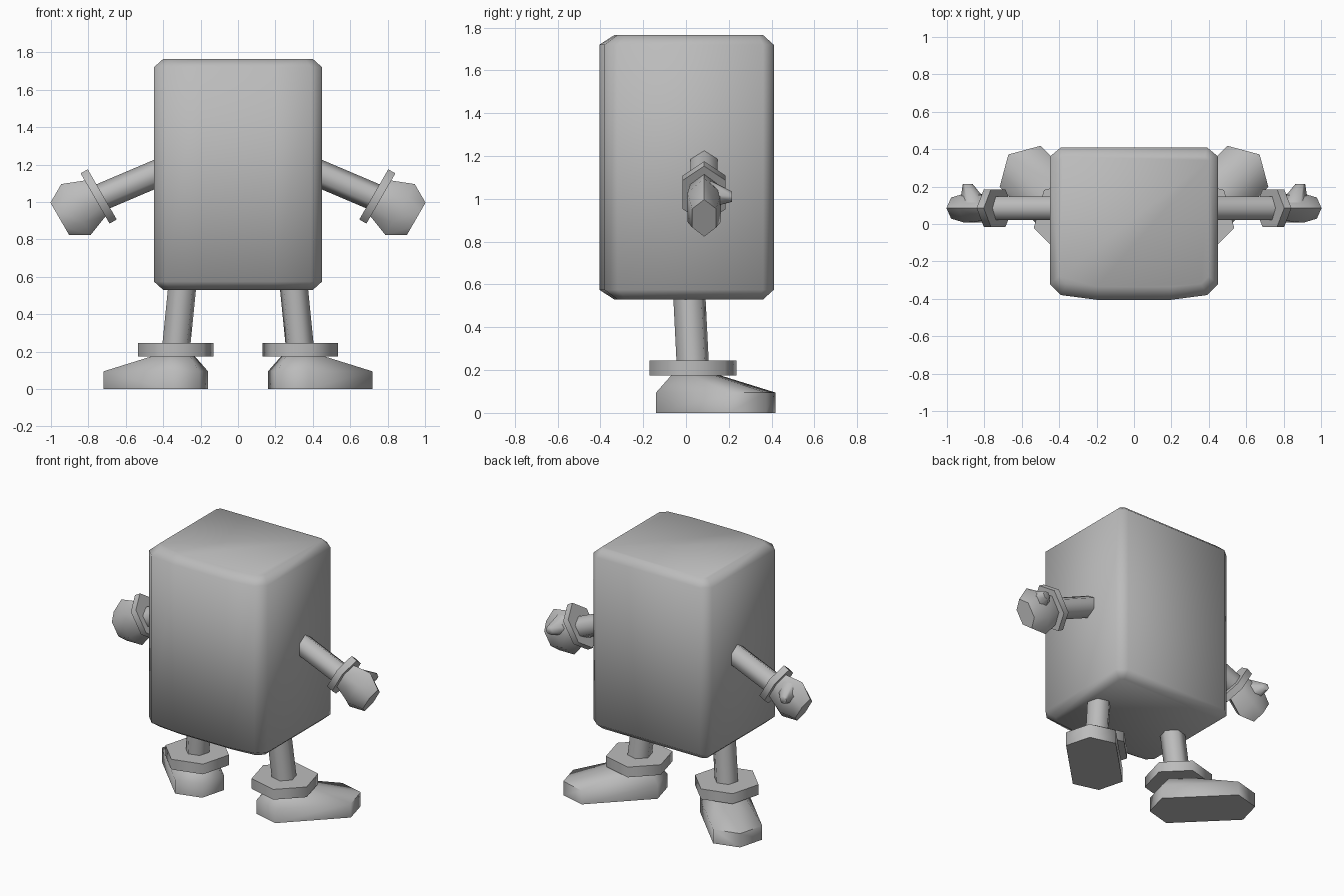
import bpy, bmesh, math
from mathutils import Vector

cube = bpy.data.objects.get("Cube")
if cube:
    bpy.data.objects.remove(cube, do_unlink=True)

# Single matte grey
grey = bpy.data.materials.new("plain grey")
grey.use_nodes = True
colour = (0.5, 0.5, 0.5, 1)
grey.diffuse_color = colour
grey.node_tree.nodes["Principled BSDF"].inputs["Base Color"].default_value = colour


def loft(name, rings):
    """Skin a stack of equal-length point rings and cap both ends."""
    bm = bmesh.new()
    loops = [[bm.verts.new(p) for p in ring] for ring in rings]
    n = len(loops[0])
    for a, b in zip(loops, loops[1:]):
        for i in range(n):
            j = (i + 1) % n
            bm.faces.new((a[i], a[j], b[j], b[i]))
    bm.faces.new(loops[0])
    bm.faces.new(loops[-1])
    bmesh.ops.recalc_face_normals(bm, faces=bm.faces)
    mesh = bpy.data.meshes.new(name)
    bm.to_mesh(mesh)
    bm.free()
    mesh.materials.append(grey)
    obj = bpy.data.objects.new(name, mesh)
    bpy.context.collection.objects.link(obj)
    bpy.ops.object.select_all(action='DESELECT')
    obj.select_set(True)
    bpy.context.view_layer.objects.active = obj
    bpy.ops.object.shade_smooth_by_angle(angle=math.radians(65))
    return obj


def hexagon(centre, u, v, ru, rv, stretch=0):
    """Six points around centre; stretch pushes the leading half along u."""
    points = []
    for k in range(6):
        a = k * math.pi / 3
        push = stretch if math.cos(a) > 0 else 0
        points.append(Vector(centre) + u * (ru * math.cos(a) + push) + v * (rv * math.sin(a)))
    return points


# Body: chamfered box with a slightly bowed front
def outline(half):
    return half + [(-x, y) for x, y in reversed(half)]

wide = outline([(0.2, -0.405), (0.39, -0.38), (0.45, -0.32), (0.45, 0.36), (0.39, 0.41)])
inset = outline([(0.2, -0.335), (0.36, -0.32), (0.40, -0.28), (0.40, 0.34), (0.38, 0.36)])
levels = [(0.53, inset), (0.575, wide), (1.72, wide), (1.765, inset)]
loft("body", [[(x, y, z) for x, y in ring] for z, ring in levels])

Y = Vector((0, 1, 0))
for side, s in (("left", 1), ("right", -1)):
    # Leg, ankle cuff and foot, turned outward by 45 degrees
    toe = Vector((s, 1, 0)).normalized()
    across = Vector((-s, 1, 0)).normalized()
    ankle = Vector((s * 0.333, 0.033, 0))

    def flat(z, r, stretch=0, shift=(0, 0)):
        centre = ankle + Vector((s * shift[0], shift[1], z))
        return hexagon(centre, toe, across, r, r, stretch)

    loft(side + "_leg", [flat(0.2, 0.078), flat(0.6, 0.078, 0, (-0.04, -0.02))])
    loft(side + "_ankle_cuff", [flat(0.175, 0.21), flat(0.245, 0.21)])
    loft(side + "_foot", [flat(0, 0.179, 0.3), flat(0.095, 0.179, 0.3), flat(0.18, 0.101, 0.02)])

    # Arm sloping down and out
    slope = math.radians(23)
    up = Vector((s * math.sin(slope), 0, math.cos(slope)))
    loft(side + "_arm", [hexagon(c, up, Y, 0.073, 0.073) for c in
                         ((s * 0.40, 0.085, 1.167), (s * 0.76, 0.085, 1.014))])

    # Wrist cuff and mitten, tilted further down than the arm
    tilt = math.radians(30)
    axis = Vector((s * math.cos(tilt), 0, -math.sin(tilt)))
    up = Vector((s * math.sin(tilt), 0, math.cos(tilt)))
    wrist = Vector((s * 0.745, 0.085, 1.03))

    def hand_ring(d, r, depth):
        return hexagon(wrist + axis * d, up, Y, r, depth)

    loft(side + "_wrist_cuff", [hand_ring(d, 0.155, 0.116) for d in (-0.022, 0.022)])
    loft(side + "_hand", [hand_ring(0.02, 0.11, 0.075), hand_ring(0.14, 0.157, 0.09),
                          hand_ring(0.24, 0.1, 0.065)])

    # Thumb on the back of the mitten
    base = wrist + axis * 0.10 + up * 0.05 + Y * 0.03
    tip = wrist + axis * 0.135 + up * 0.055 + Y * 0.13
    loft(side + "_thumb", [hexagon(base, up, axis, 0.07, 0.075),
                           hexagon(tip, up, axis, 0.028, 0.025)])
